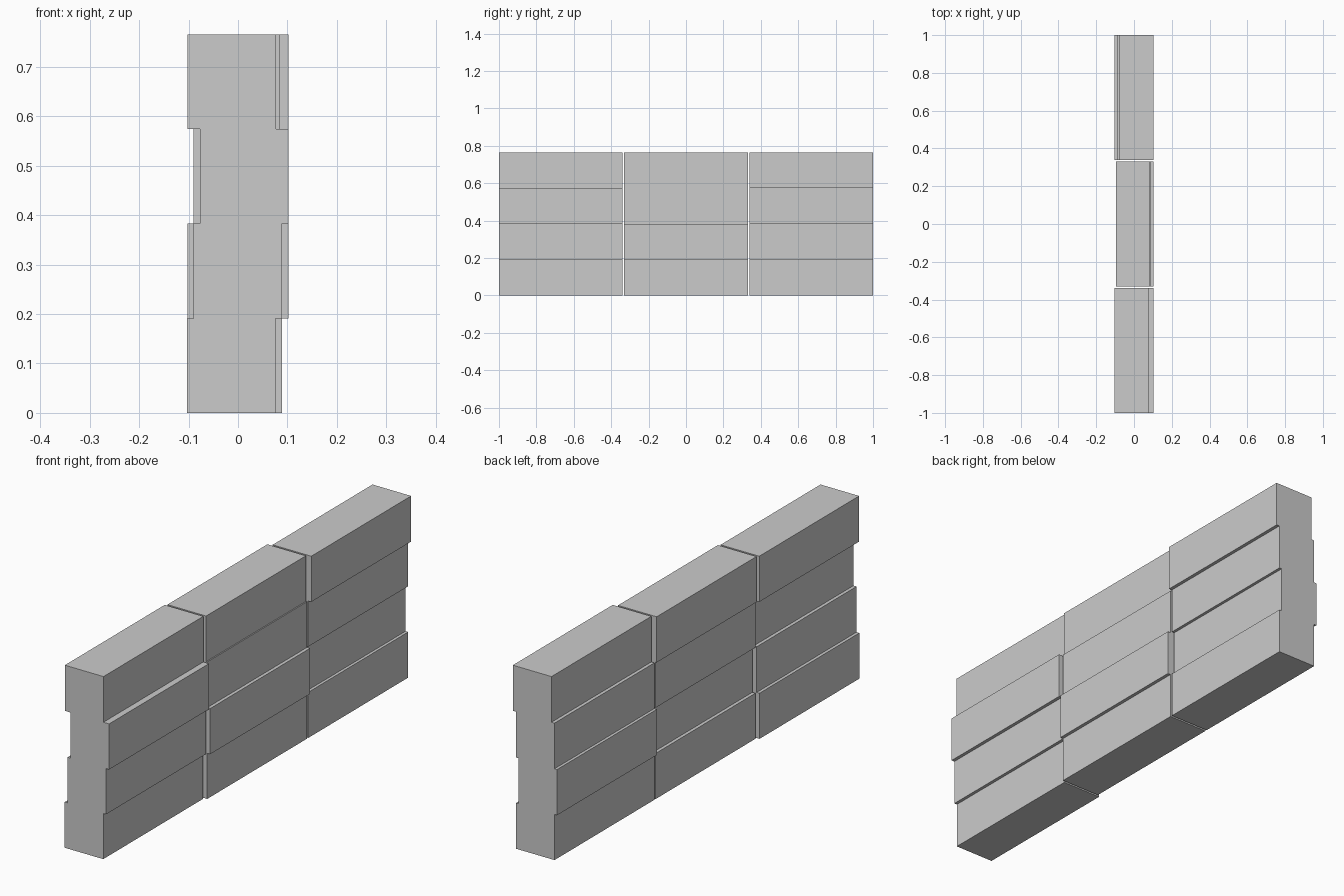
import bpy

if "Cube" in bpy.data.objects:
    bpy.data.objects.remove(bpy.data.objects["Cube"], do_unlink=True)

# One plain stone colour
STONE = (0.6, 0.6, 0.6, 1)
stone = bpy.data.materials.new("stone_grey")
stone.use_nodes = True
stone.diffuse_color = STONE
stone.node_tree.nodes["Principled BSDF"].inputs["Base Color"].default_value = STONE

DEPTH, ROW, GAP = 0.179, 0.1913, 0.008
LENGTH = (2 - 2 * GAP) / 3


def block(name, x, y, z):
    bpy.ops.mesh.primitive_cube_add(size=1, location=(x, y, z))
    ob = bpy.context.object
    ob.name = name
    ob.dimensions = (DEPTH, LENGTH, ROW)
    bpy.ops.object.transform_apply(location=False, rotation=False, scale=True)
    ob.data.materials.append(stone)


# Sideways shift of each block, listed from the bottom row up
columns = {
    "front": (-0.014, -0.001, 0.013, -0.013),
    "middle": (-0.001, 0.013, -0.001, -0.006),
    "back": (-0.001, -0.013, -0.001, 0.013),
}

# Stack the blocks in three separate columns
for col, (label, shifts) in enumerate(columns.items()):
    for row, shift in enumerate(shifts):
        block(f"{label}_block_{row + 1}", shift, (col - 1) * (LENGTH + GAP), (row + 0.5) * ROW)
